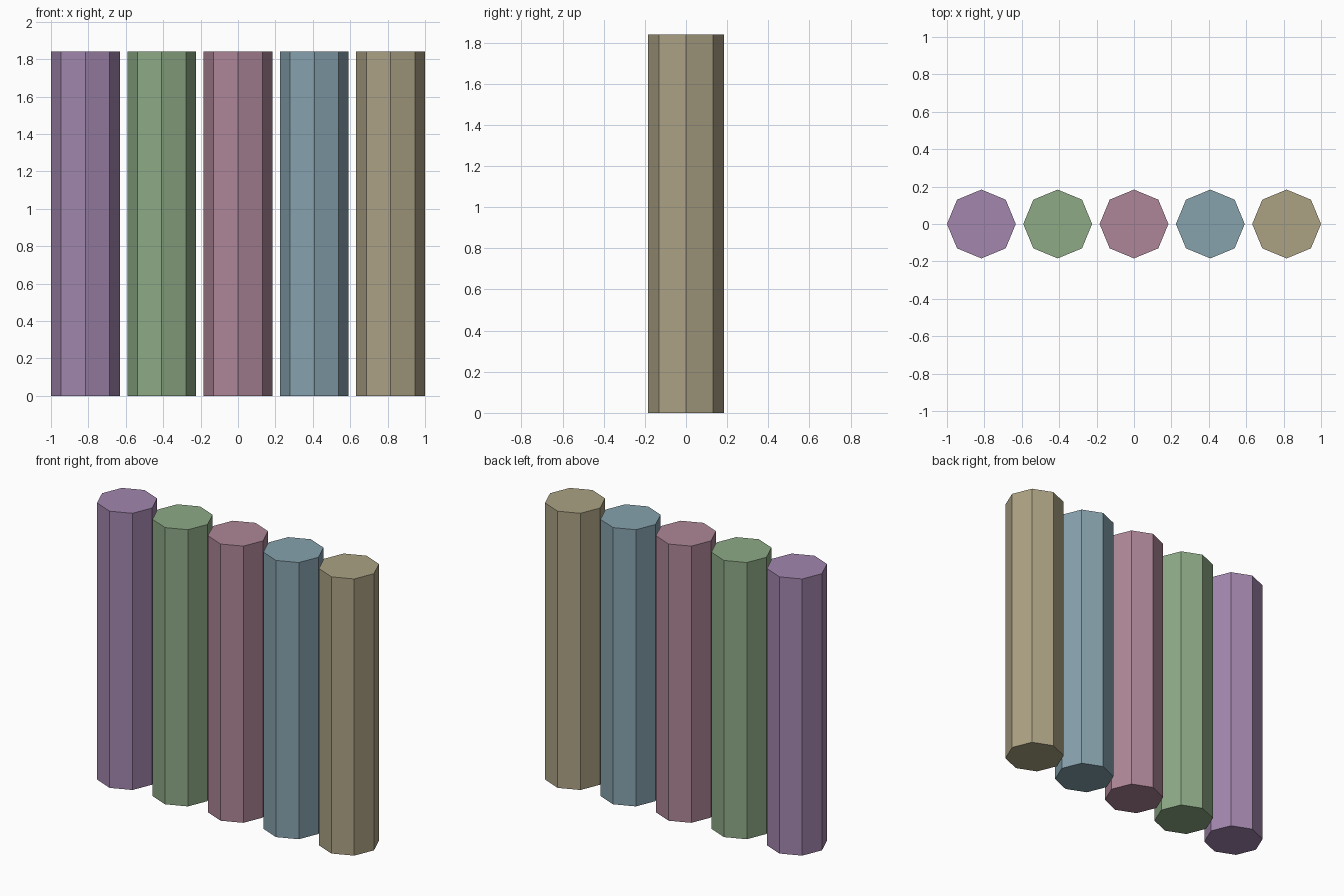
import bpy

if "Cube" in bpy.data.objects:
    bpy.data.objects.remove(bpy.data.objects["Cube"])

RADIUS, HEIGHT, SPACING = 0.184, 1.84, 0.408

COLOURS = [
    ("purple", (0.36, 0.24, 0.42, 1)),
    ("green", (0.27, 0.40, 0.24, 1)),
    ("pink", (0.42, 0.24, 0.31, 1)),
    ("blue", (0.24, 0.36, 0.42, 1)),
    ("tan", (0.41, 0.36, 0.23, 1)),
]

# Row of five flat-shaded octagonal columns, left to right
for i, (name, colour) in enumerate(COLOURS):
    bpy.ops.mesh.primitive_cylinder_add(
        vertices=8, radius=RADIUS, depth=HEIGHT,
        location=((i - 2) * SPACING, 0, HEIGHT / 2))
    column = bpy.context.object
    column.name = f"{name}_column"
    mat = bpy.data.materials.new(f"{name}_paint")
    mat.diffuse_color = colour
    mat.use_nodes = True
    mat.node_tree.nodes["Principled BSDF"].inputs["Base Color"].default_value = mat.diffuse_color
    column.data.materials.append(mat)
